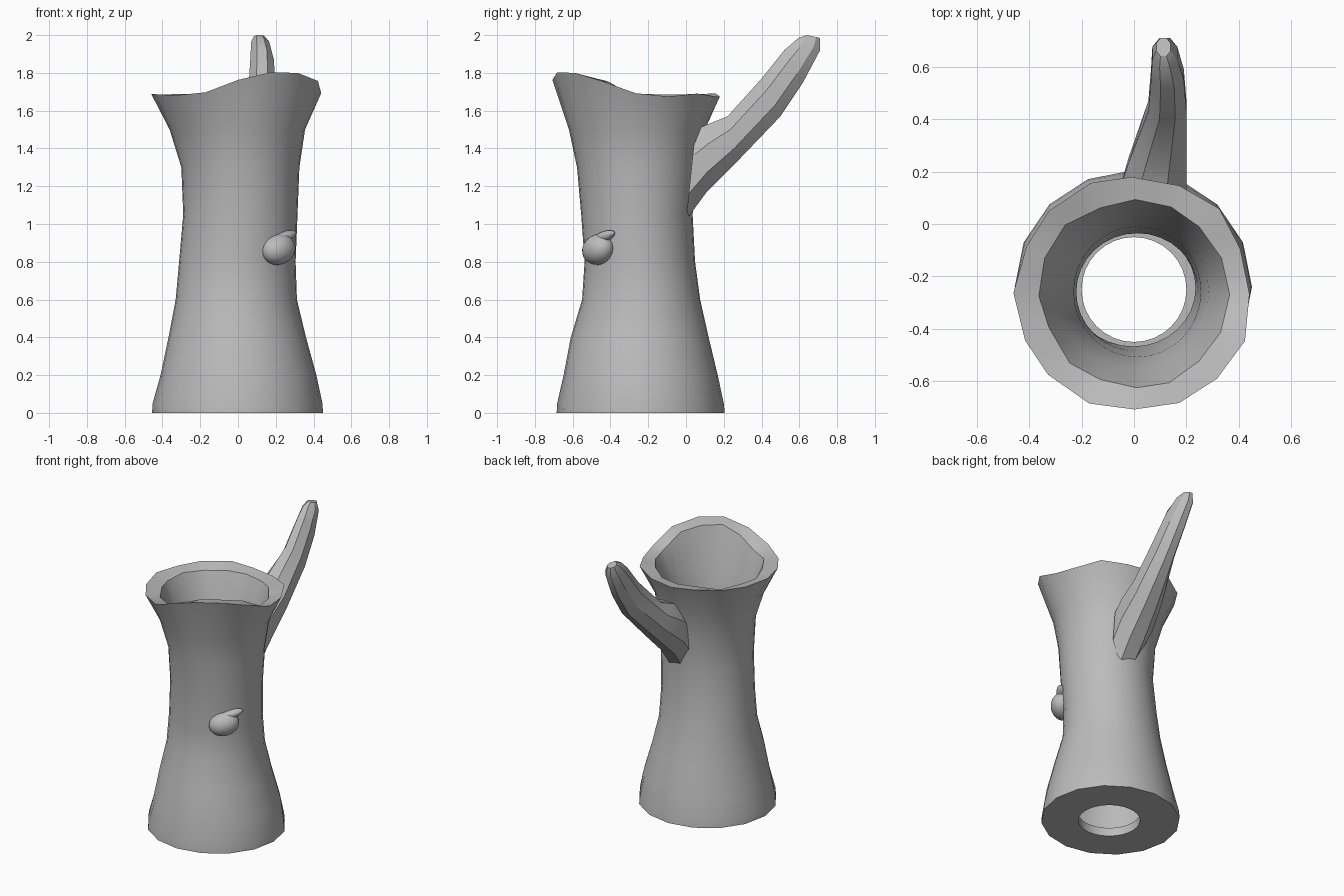
import bpy, math, random
from mathutils import Vector

random.seed(4)
cube = bpy.data.objects.get("Cube")
if cube:
    bpy.data.objects.remove(cube)

GREY = (0.5, 0.5, 0.5, 1)
bark = bpy.data.materials.new("grey bark")
bark.use_nodes = True
bark.diffuse_color = GREY
bark.node_tree.nodes["Principled BSDF"].inputs["Base Color"].default_value = GREY


def loft(name, rings, close=False, caps=False, angle=35):
    """Skin equal-length rings of points into one mesh object."""
    n, count = len(rings[0]), len(rings)
    faces = []
    for i in range(count if close else count - 1):
        a, b = i * n, (i + 1) % count * n
        faces += [(a + j, a + (j + 1) % n, b + (j + 1) % n, b + j) for j in range(n)]
    if caps:
        faces += [tuple(reversed(range(n))), tuple(range((count - 1) * n, count * n))]
    mesh = bpy.data.meshes.new(name)
    mesh.from_pydata([p for r in rings for p in r], [], faces)
    mesh.materials.append(bark)
    obj = bpy.data.objects.new(name, mesh)
    bpy.context.collection.objects.link(obj)
    finish(obj, angle)
    return obj


def finish(obj, angle):
    bpy.ops.object.select_all(action="DESELECT")
    obj.select_set(True)
    bpy.context.view_layer.objects.active = obj
    bpy.ops.object.mode_set(mode="EDIT")
    bpy.ops.mesh.select_all(action="SELECT")
    bpy.ops.mesh.normals_make_consistent(inside=False)
    bpy.ops.object.mode_set(mode="OBJECT")
    bpy.ops.object.shade_smooth_by_angle(angle=math.radians(angle))


# Trunk: hollow, flared at both ends, with a wavy rim and a drain hole
SIDES = 32


def ring(z, x0, x1, y0, y1, inset=0.0):
    cx, cy = (x0 + x1) / 2, (y0 + y1) / 2
    rx, ry = (x1 - x0) / 2 - inset, (y1 - y0) / 2 - inset
    return [Vector((cx + rx * math.cos(t), cy + ry * math.sin(t), z))
            for t in (math.tau * j / SIDES for j in range(SIDES))]


def facet(points):
    """Pull every other point onto the chord, giving a 16-sided outline."""
    for j in range(1, SIDES, 2):
        points[j] = (points[j - 1] + points[(j + 1) % SIDES]) / 2
    return points


def rim(inset, drop):
    points = ring(1.68, -0.45, 0.45, -0.715, 0.185, inset)
    for j in range(0, SIDES, 2):
        d = (math.tau * j / SIDES + math.radians(55) + math.pi) % math.tau - math.pi
        bump = math.cos(1.5 * d) if abs(d) < math.pi / 3 else 0
        points[j].z += 0.12 * bump - drop + random.uniform(-0.008, 0.012)
        points[j].xy += Vector((random.uniform(-0.012, 0.012), random.uniform(-0.01, 0.01)))
    return facet(points)


profile = [  # height, right, left, front, back
    (0.0, -0.455, 0.45, -0.685, 0.205),
    (0.05, -0.452, 0.447, -0.682, 0.2),
    (0.2, -0.41, 0.415, -0.648, 0.168),
    (0.4, -0.368, 0.36, -0.61, 0.12),
    (0.6, -0.33, 0.312, -0.55, 0.075),
    (0.8, -0.312, 0.305, -0.537, 0.048),
    (1.05, -0.29, 0.315, -0.555, 0.035),
    (1.3, -0.3, 0.325, -0.577, 0.06),
    (1.5, -0.362, 0.355, -0.62, 0.1),
]
outer = [ring(*p) for p in profile]
outer[0], outer[1] = facet(outer[0]), facet(outer[1])
inner = [ring(*p, inset=0.07) for p in reversed(profile[2:])]
hole = [ring(z, -0.2, 0.2, -0.45, -0.05) for z in (0.06, 0.0)]
floor_edge = ring(0.06, *profile[1][1:], inset=0.08)
loft("trunk", outer + [rim(0, 0), rim(0.088, 0.015)] + inner + [floor_edge] + hole, close=True)

# Branch: faceted, tapering and bending up from the back
sections = [  # lower (y, z), upper (y, z), right, left
    ((0.0, 1.02), (0.05, 1.5), -0.05, 0.19),
    ((0.11, 1.17), (0.12, 1.53), -0.06, 0.2),
    ((0.27, 1.33), (0.22, 1.57), -0.02, 0.2),
    ((0.5, 1.57), (0.4, 1.77), 0.055, 0.2),
    ((0.62, 1.75), (0.52, 1.92), 0.065, 0.19),
    ((0.71, 1.92), (0.595, 1.985), 0.07, 0.165),
    ((0.71, 1.985), (0.64, 2.0), 0.085, 0.14),
]
branch = []
for low, high, right, left in sections:
    low, high = Vector((0, *low)), Vector((0, *high))
    middle = (low + high) / 2 + Vector(((right + left) / 2, 0, 0))
    across, up = Vector(((left - right) / 2, 0, 0)), (high - low) / 2
    turns = [math.tau * (k + 0.5) / 8 for k in range(8)]
    stretch = 1 / math.cos(math.pi / 8)
    branch.append([middle + stretch * (across * math.cos(t) + up * math.sin(t)) for t in turns])
loft("branch", branch, caps=True, angle=30)

# Knot: a soft stub on the front left of the trunk, with a small crease above
def blob(name, place, size, turn):
    bpy.ops.mesh.primitive_uv_sphere_add(segments=20, ring_count=12, radius=1, location=place)
    obj = bpy.context.object
    obj.name = name
    obj.scale = size
    obj.rotation_euler = turn
    obj.data.materials.append(bark)
    finish(obj, 60)


blob("knot", (0.215, -0.465, 0.865), (0.1, 0.075, 0.08), (0, math.radians(-15), math.radians(40)))
blob("knot_crease", (0.235, -0.445, 0.925), (0.1, 0.035, 0.03), (0, math.radians(-18), math.radians(42)))
